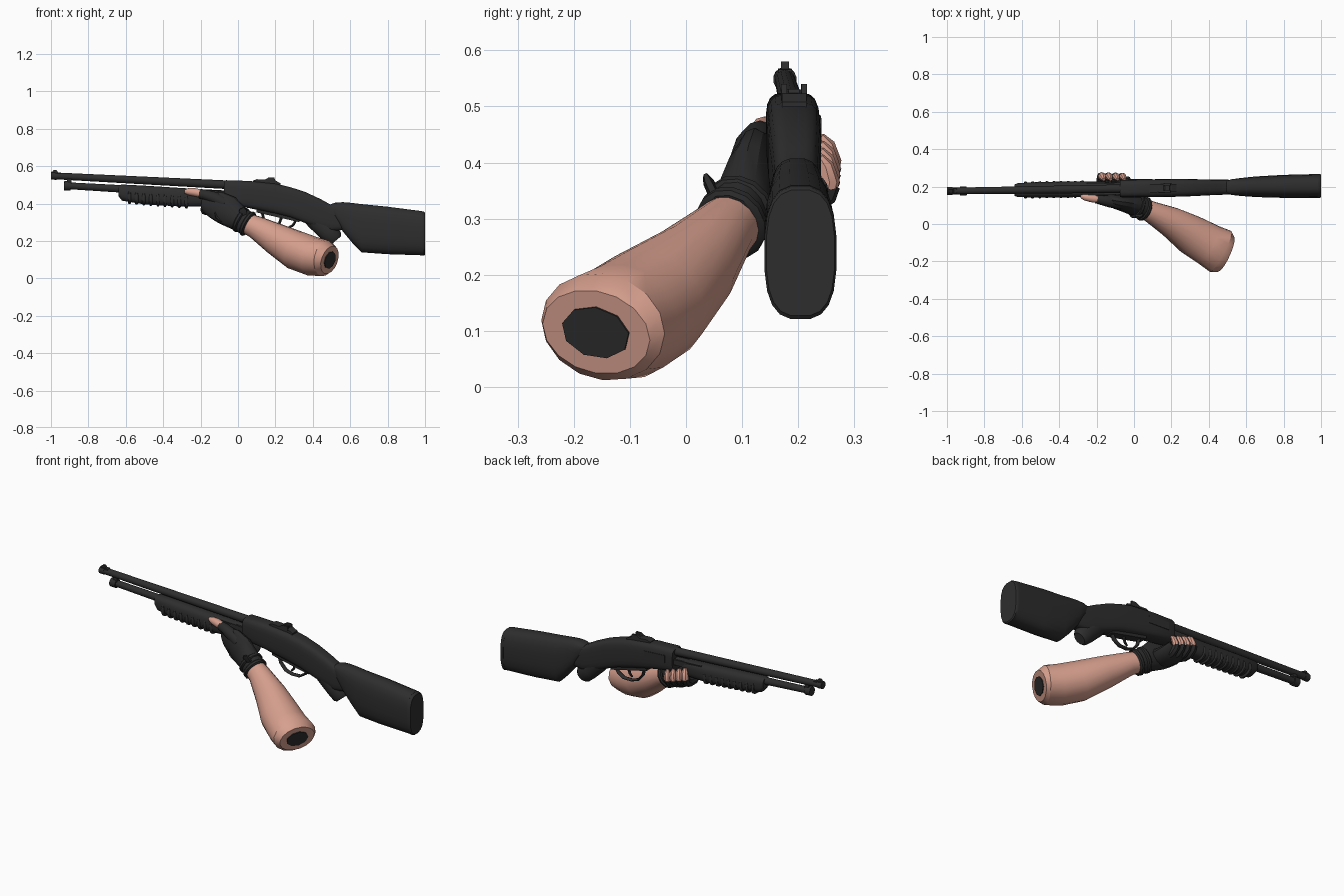
import bpy, bmesh, math
from mathutils import Vector


def material(name, color):
    m = bpy.data.materials.new(name)
    m.diffuse_color = (*color, 1)
    return m


GUN = material("gun black", (0.027, 0.027, 0.027))
GLOVE = material("glove black", (0.024, 0.024, 0.025))
SKIN = material("skin", (0.68, 0.35, 0.27))


def yc(x):
    """Centre line of the slightly yawed gun."""
    return 0.19 + 0.014 * x


def skin_rings(name, rings, mat, angle=40):
    """Join equal rings of points into a closed, capped mesh."""
    n = len(rings[0])
    verts = [p for r in rings for p in r]
    faces = [list(range(n)), list(range(len(verts) - n, len(verts)))]
    for i in range(len(rings) - 1):
        for j in range(n):
            k = (j + 1) % n
            faces.append((i * n + j, i * n + k, (i + 1) * n + k, (i + 1) * n + j))
    me = bpy.data.meshes.new(name)
    me.from_pydata([tuple(v) for v in verts], [], faces)
    bm = bmesh.new()
    bm.from_mesh(me)
    bmesh.ops.recalc_face_normals(bm, faces=bm.faces)
    bm.to_mesh(me)
    bm.free()
    me.materials.append(mat)
    ob = bpy.data.objects.new(name, me)
    bpy.context.collection.objects.link(ob)
    bpy.ops.object.select_all(action='DESELECT')
    ob.select_set(True)
    bpy.context.view_layer.objects.active = ob
    bpy.ops.object.shade_smooth_by_angle(angle=math.radians(angle))
    return ob


def loft(name, sections, mat, power=3.0, n=20):
    """Rounded-box sections (x, z top, z bottom, half width) along the gun."""
    def sp(v):
        return math.copysign(abs(v) ** (2 / power), v)
    rings = []
    for x, top, bot, hw in sections:
        rings.append([Vector((x, yc(x) + hw * sp(math.cos(a)),
                              (top + bot) / 2 + (top - bot) / 2 * sp(math.sin(a))))
                      for a in (2 * math.pi * (j + 0.5) / n for j in range(n))])
    return skin_rings(name, rings, mat)


def tube(name, pts, radii, mat, ref=(0, 1, 0), n=12, angle=40):
    """Elliptic tube through pts; radii is one radius or a list, each a number or (a, b)."""
    pts = [Vector(p) for p in pts]
    if not isinstance(radii, list):
        radii = [radii] * len(pts)
    rings = []
    for i, p in enumerate(pts):
        t = (pts[min(i + 1, len(pts) - 1)] - pts[max(i - 1, 0)]).normalized()
        u = t.cross(Vector(ref)).normalized()
        v = u.cross(t)
        a, b = radii[i] if isinstance(radii[i], tuple) else (radii[i], radii[i])
        rings.append([p + u * a * math.cos(q) + v * b * math.sin(q)
                      for q in (2 * math.pi * j / n for j in range(n))])
    return skin_rings(name, rings, mat, angle)


def gun_tube(name, xz, radii, n=14):
    return tube(name, [(x, yc(x), z) for x, z in xz], radii, GUN, n=n)


def plate(name, profile, y, hw, mat=GUN):
    """XZ outline extruded across y."""
    return skin_rings(name, [[Vector((x, yc(x) + y + s * hw, z)) for x, z in profile]
                             for s in (-1, 1)], mat, 20)


# Barrel, magazine tube and the clamp at its end
gun_tube("barrel", [(-1.0, .549), (-.05, .500)], [.018, .023])
gun_tube("muzzle_ring", [(-1.0, .549), (-.97, .5475)], .021)
gun_tube("magazine_tube", [(-.925, .496), (-.05, .445)], [.018, .024])
gun_tube("magazine_cap", [(-.93, .496), (-.895, .494)], .025)
plate("barrel_clamp", [(-.915, .545), (-.89, .545), (-.89, .49), (-.915, .49)], 0, .012)
for s in (-1, 1):
    plate("action_bar", [(-.25, .475), (-.05, .465), (-.05, .435), (-.25, .445)], s * .027, .005)

# Forend with grip ribs
loft("forend", [(-.64, .497, .44, .030), (-.62, .502, .415, .038), (-.5, .496, .395, .042),
                (-.28, .482, .382, .043), (-.16, .475, .385, .040), (-.13, .468, .395, .032)], GUN, 2.8)
for i in range(9):
    x = -.58 + i * .038
    top, bot = .478 - .05 * (x + .6), .403 - .075 * (x + .58)
    loft("forend_rib", [(x - .009, top - .01, bot, .042), (x - .004, top, bot - .007, .046),
                        (x + .004, top, bot - .007, .046), (x + .009, top - .01, bot, .042)], GUN, 2.8)

# Receiver flowing into the stock wrist
loft("receiver", [(-.075, .520, .400, .044), (-.065, .525, .395, .047), (.06, .521, .375, .048),
                  (.2, .507, .345, .048), (.28, .488, .325, .047), (.36, .462, .295, .044),
                  (.44, .425, .265, .041), (.50, .392, .25, .040), (.57, .375, .26, .036)], GUN, 4)
plate("ejection_port", [(-.03, .485), (.1, .478), (.1, .435), (-.03, .442)], .046, .004)
plate("trigger_plate", [(.1, .375), (.33, .33), (.33, .30), (.1, .352)], 0, .025)

# Pistol grip and butt stock
tube("pistol_grip", [(.37, yc(.4), .37), (.42, yc(.4), .315), (.48, yc(.5), .25),
                     (.515, yc(.5), .215), (.525, yc(.5), .203)],
     [(.055, .038), (.058, .040), (.052, .038), (.047, .036), (.035, .026)], GUN, n=14)
loft("stock", [(.485, .392, .372, .028), (.52, .405, .315, .042), (.56, .408, .25, .047),
               (.61, .404, .19, .052), (.66, .398, .138, .056), (.80, .384, .128, .062),
               (.985, .36, .122, .064)], GUN, 2.8)
loft("butt_pad", [(.98, .360, .122, .0645), (.995, .357, .120, .0645), (1.0, .352, .126, .061)], GUN, 2.8)

# Trigger and guard
gun_tube("trigger_guard", [(.125, .365), (.14, .31), (.17, .275), (.21, .262), (.26, .263),
                           (.295, .285), (.32, .33)], (.007, .013), 8)
gun_tube("trigger", [(.225, .35), (.23, .32), (.222, .295), (.207, .28)], [.009, .008, .007, .005], 8)

# Sights
plate("front_sight", [(-1.0, .56), (-.985, .58), (-.972, .58), (-.955, .558)], 0, .007)
plate("front_sight_base", [(-.995, .568), (-.95, .566), (-.94, .55), (-.995, .55)], 0, .012)
plate("rear_sight_base", [(.08, .522), (.10, .53), (.20, .523), (.228, .508), (.228, .49), (.08, .50)], 0, .022)
for s in (-1, 1):
    plate("rear_sight_ear", [(.13, .52), (.165, .54), (.195, .54), (.2, .51)], s * .018, .005)
plate("rear_sight_notch", [(.15, .52), (.165, .531), (.19, .531), (.195, .51)], 0, .010)

# Bare forearm ending at the elbow
arm = [(.02, .095, .305), (.09, .065, .276), (.20, .01, .212), (.31, -.06, .150),
       (.40, -.112, .117), (.465, -.148, .107), (.490, -.160, .098)]
tube("forearm", arm, [.052, (.061, .058), (.085, .083), (.105, .108), (.105, .115),
                      (.097, .124), (.078, .105)], SKIN, n=16, angle=30)
tip = Vector(arm[-1])
axis = (tip - Vector(arm[-2])).normalized()
tube("elbow_opening", [tip - axis * .003, tip + axis * .004], (.048, .066), GUN, n=9)

# Gloved palm, cuff bands and strap tab
tube("glove_palm", [(.055, .080, .290), (.0, .100, .322), (-.055, .112, .362), (-.11, .122, .388),
                    (-.16, .135, .398), (-.19, .145, .40)],
     [(.064, .060), (.068, .055), (.082, .045), (.078, .036), (.060, .030), (.035, .02)],
     GLOVE, n=14, angle=30)
tube("glove_heel", [(-.06, .10, .345), (-.07, .15, .335), (-.08, .20, .34), (-.09, .235, .355)],
     [(.05, .065), (.042, .075), (.036, .075), (.022, .07)], GLOVE, ref=(1, 0, 0))
for k in (0, 1):
    c = Vector((.052 - .036 * k, .081 + .013 * k, .292 + .02 * k))
    d = Vector((.8, -.3, -.46)) * .013
    tube("cuff_band", [c - d, c - d * .5, c + d * .5, c + d],
         [(.064, .058), (.071, .066), (.071, .066), (.064, .058)], GLOVE, n=14)
tube("strap_tab", [(.03, .055, .335), (.025, .04, .365), (.02, .036, .375)],
     [(.012, .025), (.010, .022), (.006, .015)], GLOVE, ref=(1, 0, 0), n=6)

# Fingers wrapped under the forend: gloved bases, bare tips
for i in range(4):
    x = -.175 + i * .037
    r = .021 - .001 * i
    z = .012 * (1.5 - i)
    tube("glove_finger", [(x + .01, .13, .355 + z), (x, .18, .345 + z), (x, .225, .345 + z),
                          (x, .25, .362 + z), (x, .255, .378 + z)],
         [r, r + .004, r + .004, r + .003, r + .002], GLOVE, ref=(1, 0, 0), n=8)
    tube("fingertip", [(x, .25, .36 + z), (x + .004, .256, .385 + z), (x + .010, .248, .412 + z),
                       (x + .014, .238, .428 + z)],
         [r, r, r * .85, r * .45], SKIN, ref=(1, 0, 0), n=8)

# Thumb along the near side
tube("glove_thumb", [(-.07, .112, .40), (-.13, .120, .432), (-.18, .130, .448), (-.205, .134, .452)],
     [.035, .032, .027, .024], GLOVE, n=10)
tube("thumb_tip", [(-.19, .132, .452), (-.23, .138, .460), (-.265, .145, .464), (-.285, .15, .464)],
     [.022, .022, .019, .010], SKIN, n=10)
